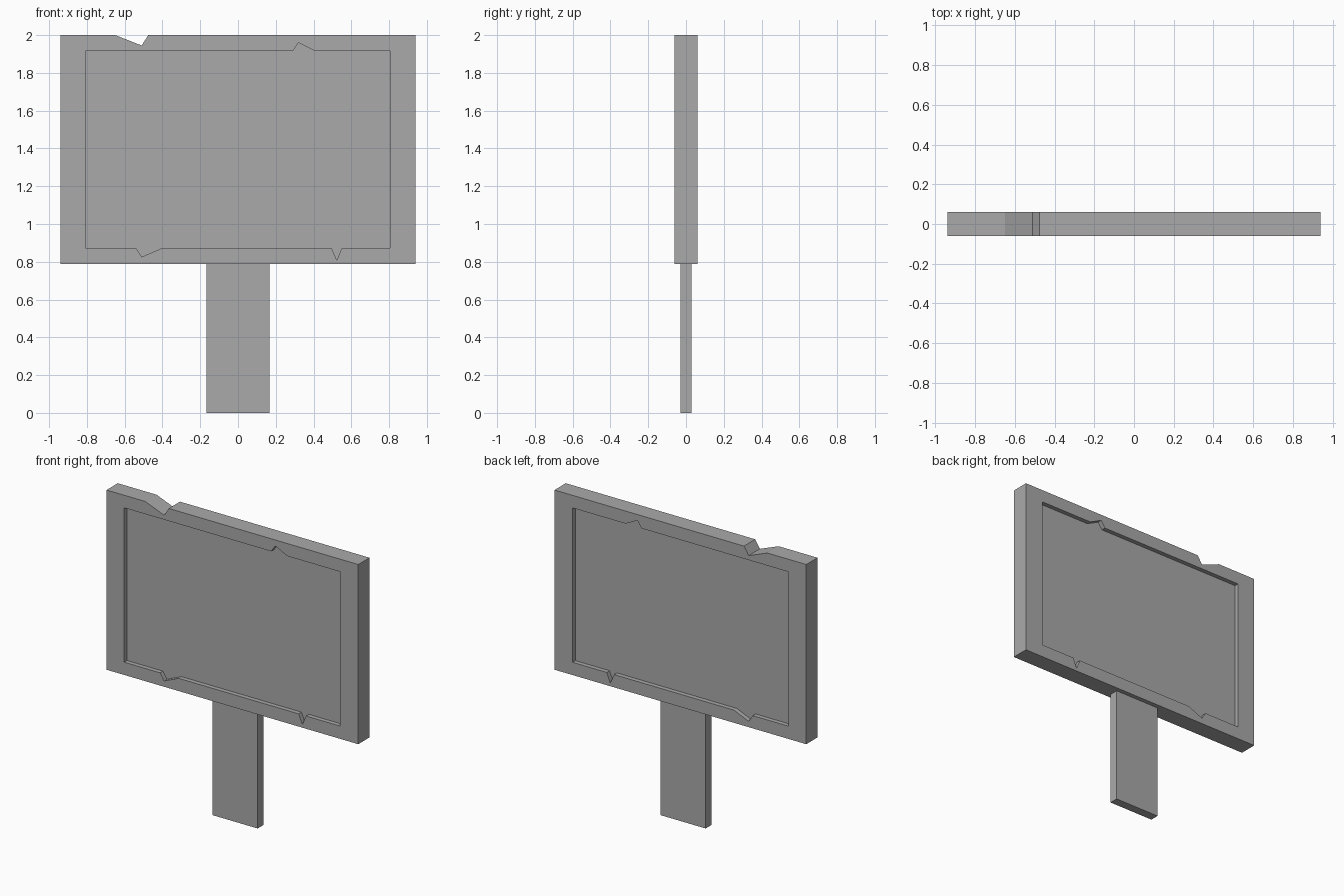
import bpy
import bmesh

cube = bpy.data.objects.get("Cube")
if cube:
    bpy.data.objects.remove(cube, do_unlink=True)

grey = bpy.data.materials.new("stone grey")
grey.use_nodes = True
colour = (0.4, 0.4, 0.4, 1)
grey.diffuse_color = colour
grey.node_tree.nodes["Principled BSDF"].inputs["Base Color"].default_value = colour


def slab(name, outlines, half):
    """Fill the x-z outlines (inner ones become holes) and extrude along y."""
    bm = bmesh.new()
    edges = []
    for outline in outlines:
        verts = [bm.verts.new((x, -half, z)) for x, z in outline]
        edges += [bm.edges.new((v, verts[i - 1])) for i, v in enumerate(verts)]
    bmesh.ops.triangle_fill(bm, edges=edges, use_beauty=True, normal=(0, -1, 0))
    result = bmesh.ops.extrude_face_region(bm, geom=bm.faces[:], use_keep_orig=True)
    moved = [g for g in result["geom"] if isinstance(g, bmesh.types.BMVert)]
    bmesh.ops.translate(bm, verts=moved, vec=(0, 2 * half, 0))
    bmesh.ops.recalc_face_normals(bm, faces=bm.faces[:])
    bmesh.ops.dissolve_limit(bm, angle_limit=0.01, verts=bm.verts[:], edges=bm.edges[:])
    mesh = bpy.data.meshes.new(name)
    bm.to_mesh(mesh)
    bm.free()
    mesh.materials.append(grey)
    obj = bpy.data.objects.new(name, mesh)
    bpy.context.collection.objects.link(obj)
    return obj


# Outer edge of the board, chipped at the top
BOTTOM = 0.787
outer = [(-0.94, BOTTOM), (0.94, BOTTOM), (0.94, 2),
         (-0.475, 2), (-0.51, 1.945), (-0.65, 2), (-0.94, 2)]

# Edge of the recess, with cracks running into the frame
low, high = 0.873, 1.915
inner = [(-0.808, low), (-0.54, low), (-0.51, 0.826), (-0.40, low),
         (0.495, low), (0.523, 0.808), (0.55, low), (0.805, low),
         (0.805, high), (0.41, high), (0.32, 1.96), (0.29, high), (-0.808, high)]

post = [(-0.168, 0), (0.168, 0), (0.168, BOTTOM), (-0.168, BOTTOM)]

slab("board_frame", [outer, inner], 0.06)
slab("recessed_panel", [inner], 0.03)
slab("post", [post], 0.03)
